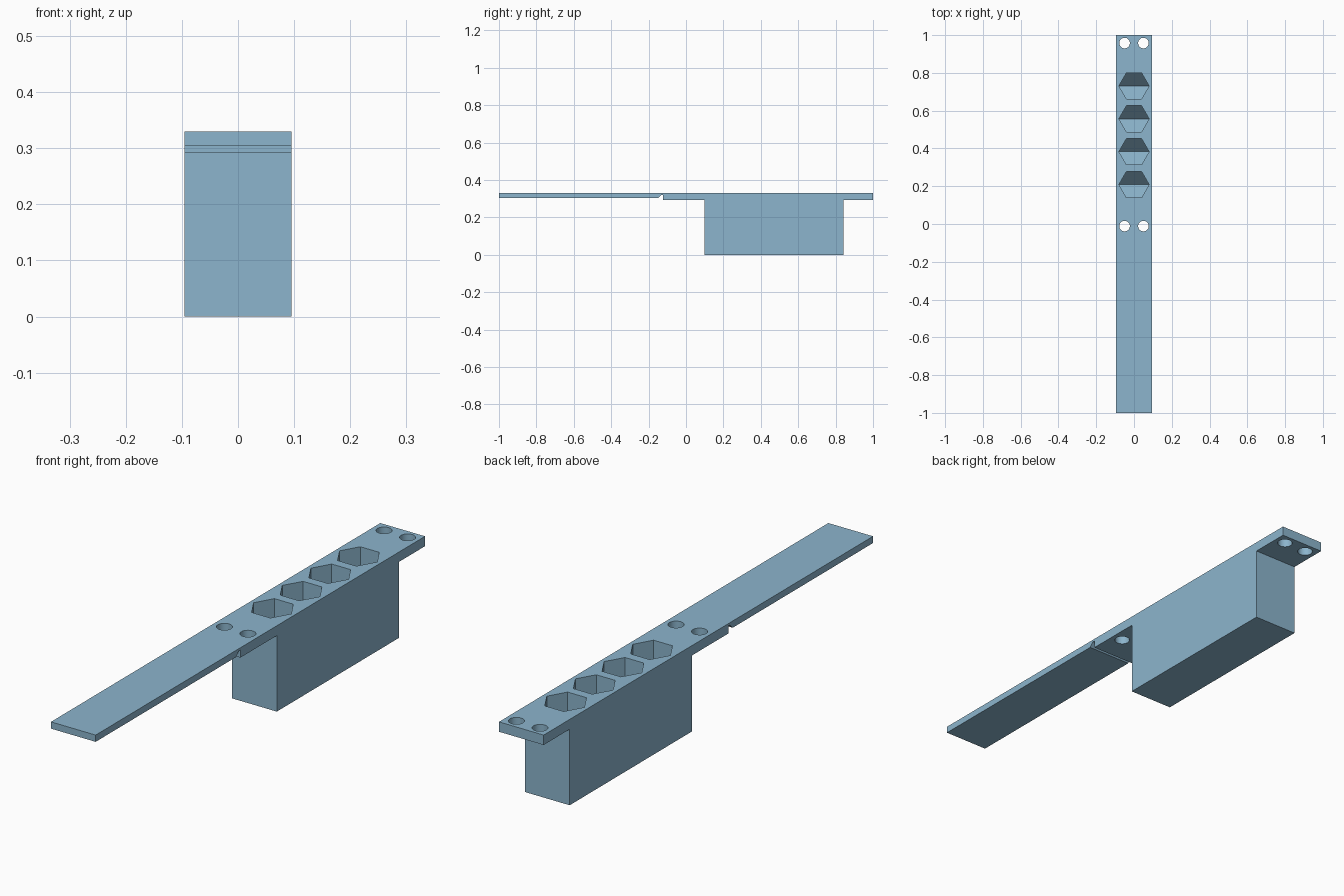
import bpy, bmesh, math

if "Cube" in bpy.data.objects:
    bpy.data.objects.remove(bpy.data.objects["Cube"])

HALF_W = 0.095
TOP = 0.33

blue = bpy.data.materials.new("steel blue")
blue.diffuse_color = (0.262, 0.462, 0.610, 1)
blue.use_nodes = True
blue.node_tree.nodes["Principled BSDF"].inputs["Base Color"].default_value = blue.diffuse_color


def mesh_object(name, bm):
    bmesh.ops.recalc_face_normals(bm, faces=bm.faces[:])
    mesh = bpy.data.meshes.new(name)
    bm.to_mesh(mesh)
    bm.free()
    mesh.materials.append(blue)
    obj = bpy.data.objects.new(name, mesh)
    bpy.context.collection.objects.link(obj)
    return obj


def cut(target, cutter):
    mod = target.modifiers.new("cut", "BOOLEAN")
    mod.operation = "DIFFERENCE"
    mod.solver = "EXACT"
    mod.object = cutter
    bpy.context.view_layer.objects.active = target
    bpy.ops.object.modifier_apply(modifier=mod.name)
    bpy.data.objects.remove(cutter)


# Side profile (y, z): thin strap, hinge notch, mounting flange and deep block
profile = [(-1, TOP), (-1, 0.304), (-0.148, 0.304), (-0.131, 0.321),
           (-0.122, 0.321), (-0.122, 0.292), (0.1, 0.292), (0.1, 0),
           (0.842, 0), (0.842, 0.292), (1, 0.292), (1, TOP)]
bm = bmesh.new()
face = bm.faces.new([bm.verts.new((-HALF_W, y, z)) for y, z in profile])
ext = bmesh.ops.extrude_face_region(bm, geom=[face])
bmesh.ops.translate(bm, vec=(2 * HALF_W, 0, 0),
                    verts=[v for v in ext["geom"] if isinstance(v, bmesh.types.BMVert)])
holder = mesh_object("bit_holder", bm)

# Round screw holes through both flanges
for y in (-0.011, 0.958):
    for x in (-0.05, 0.05):
        bm = bmesh.new()
        bmesh.ops.create_cone(bm, cap_ends=True, segments=40, radius1=0.028,
                              radius2=0.028, depth=0.2)
        bmesh.ops.translate(bm, vec=(x, y, TOP), verts=bm.verts[:])
        cut(holder, mesh_object("screw_hole_cutter", bm))

# Hexagonal sockets with a V-shaped floor
R = 0.08
APOTHEM = R * math.cos(math.pi / 6)
for i in range(4):
    y0 = 0.209 + i * 0.174
    bm = bmesh.new()
    ring = [(R * math.cos(i * math.pi / 3), R * math.sin(i * math.pi / 3)) for i in range(6)]
    top = [bm.verts.new((x, y0 + y, TOP + 0.05)) for x, y in ring]
    low = [bm.verts.new((x, y0 + y, 0.04 + abs(y) * 1.1)) for x, y in ring]
    bm.faces.new(top)
    for k in range(6):
        bm.faces.new((top[k], top[(k + 1) % 6], low[(k + 1) % 6], low[k]))
    bm.faces.new(low[0:4])
    bm.faces.new(low[3:6] + low[0:1])
    cut(holder, mesh_object("socket_cutter", bm))

# Smooth hole walls, crisp edges
bpy.ops.object.select_all(action="DESELECT")
holder.select_set(True)
bpy.context.view_layer.objects.active = holder
bpy.ops.object.shade_smooth_by_angle(angle=math.radians(30))
